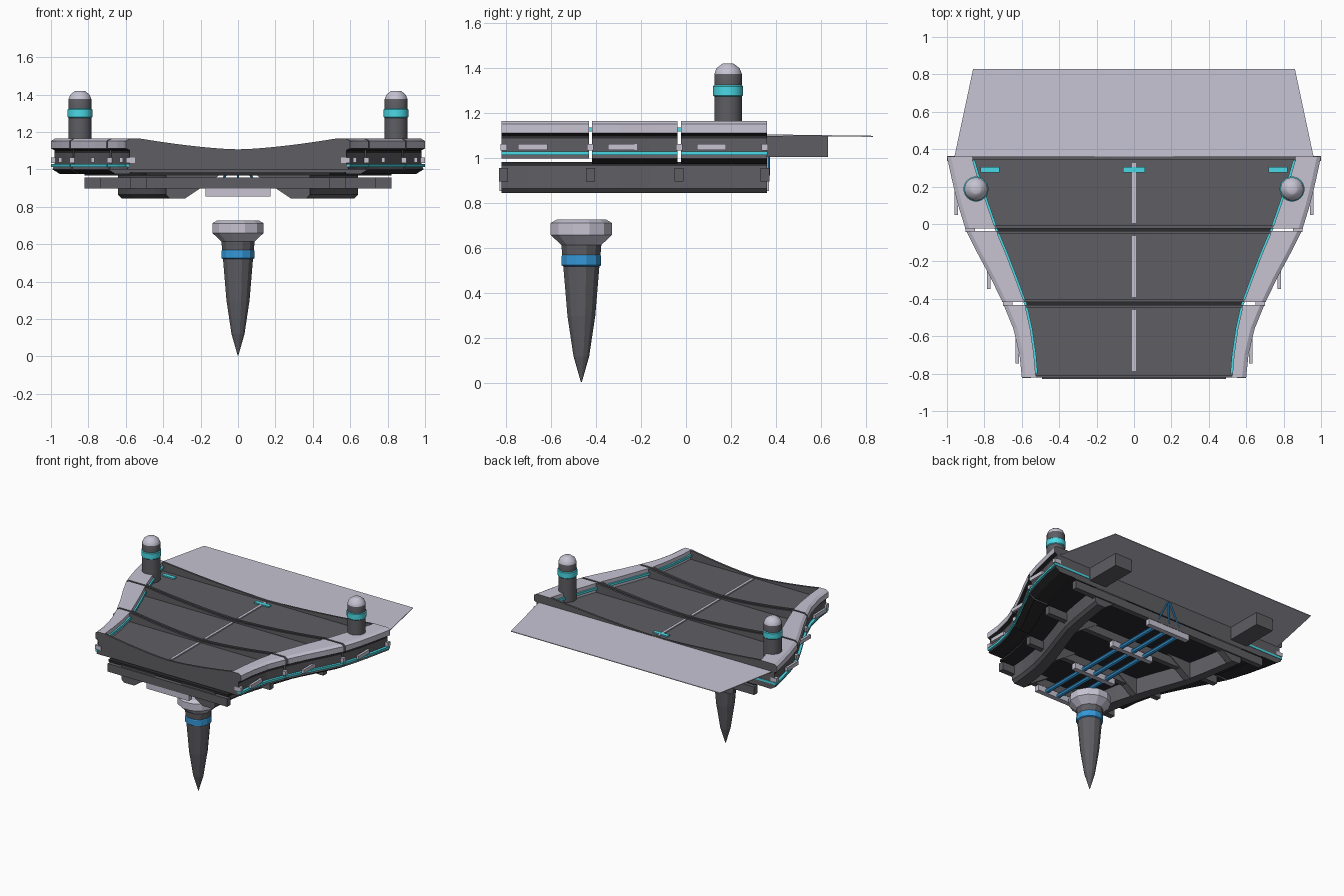
import bpy, bmesh, math
from mathutils import Vector

if "Cube" in bpy.data.objects:
    bpy.data.objects.remove(bpy.data.objects["Cube"], do_unlink=True)


def material(name, rgb):
    m = bpy.data.materials.new(name)
    m.use_nodes = True
    m.diffuse_color = (*rgb, 1)
    m.node_tree.nodes["Principled BSDF"].inputs["Base Color"].default_value = (*rgb, 1)
    return m


MATS = [material("dark_grey", (0.113, 0.111, 0.125)), material("pale_grey", (0.57, 0.55, 0.65)),
        material("cyan", (0.07, 0.70, 0.79)), material("blue", (0.035, 0.32, 0.70)),
        material("near_black", (0.025, 0.025, 0.028))]
DARK, PALE, CYAN, BLUE, BLACK = range(5)


def finish(name, bm):
    bmesh.ops.recalc_face_normals(bm, faces=bm.faces)
    me = bpy.data.meshes.new(name)
    bm.to_mesh(me)
    bm.free()
    for m in MATS:
        me.materials.append(m)
    ob = bpy.data.objects.new(name, me)
    bpy.context.collection.objects.link(ob)
    return ob


def loft(name, ys, section, mats, cap=DARK, side=1):
    """Sweep a closed (x, z) section along y; mats gives one colour per section edge."""
    bm = bmesh.new()
    rings = [[bm.verts.new((side * x, y, z)) for x, z in section(y)] for y in ys]
    n = len(rings[0])
    for a, b in zip(rings, rings[1:]):
        for i in range(n):
            j = (i + 1) % n
            f = bm.faces.new((a[i], a[j], b[j], b[i]))
            f.material_index = mats[i] if isinstance(mats, list) else mats
    for r in (rings[0], rings[-1]):
        bm.faces.new(r).material_index = cap
    return finish(name, bm)


def rect(x0, x1, z0, z1):
    return [(x0, z0), (x1, z0), (x1, z1), (x0, z1)]


def box(name, x, y, z, mat):
    """Box from (low, high) ranges."""
    return loft(name, y, lambda _: rect(*x, *z), mat, mat)


def lathe(name, centre, profile, mats, sides, smooth=False):
    """Turn an (r, z) profile about a vertical axis; mats gives one colour per band."""
    bm = bmesh.new()
    rings = []
    for r, z in profile:
        rings.append([bm.verts.new((centre[0] + r * math.cos(2 * math.pi * (k + .5) / sides),
                                    centre[1] + r * math.sin(2 * math.pi * (k + .5) / sides), z))
                      for k in range(sides)])
    for a, b, m in zip(rings, rings[1:], mats):
        for k in range(sides):
            j = (k + 1) % sides
            f = bm.faces.new((a[k], a[j], b[j], b[k]))
            f.material_index = m
    bm.faces.new(rings[0]).material_index = mats[0]
    bm.faces.new(rings[-1]).material_index = mats[-1]
    ob = finish(name, bm)
    if smooth:
        bpy.ops.object.select_all(action='DESELECT')
        ob.select_set(True)
        bpy.context.view_layer.objects.active = ob
        bpy.ops.object.shade_smooth_by_angle(angle=math.radians(32))
    return ob


def rod(name, p, q, r, mat):
    p, q = Vector(p), Vector(q)
    bm = bmesh.new()
    bmesh.ops.create_cone(bm, cap_ends=True, segments=8, radius1=r, radius2=r, depth=(q - p).length)
    rot = (q - p).to_track_quat('Z', 'Y').to_matrix()
    bmesh.ops.transform(bm, matrix=rot.to_4x4(), verts=bm.verts)
    bmesh.ops.translate(bm, vec=(p + q) / 2, verts=bm.verts)
    for f in bm.faces:
        f.material_index = mat
    return finish(name, bm)


# Plan outline: stations along y, outer and inner edge of the side rails
STATIONS = [-.82, -.70, -.56, -.425, -.29, -.16, -.03, .10, .23, .36]
OUTER = [.60, .612, .645, .70, .765, .835, .90, .94, .972, 1.0]
INNER = [.525, .535, .555, .585, .635, .685, .74, .785, .83, .868]
FLOOR = 1.098


def along(table, y):
    y = min(max(y, STATIONS[0]), STATIONS[-1])
    i = min(sum(s <= y for s in STATIONS) - 1, len(STATIONS) - 2)
    t = (y - STATIONS[i]) / (STATIONS[i + 1] - STATIONS[i])
    return table[i] + t * (table[i + 1] - table[i])


def outer(y): return along(OUTER, y)
def inner(y): return along(INNER, y)
def keel(y): return .28 + .7 * (outer(y) - .6)


def dished(y):
    """Bulkhead section: high at the rails, low in the middle."""
    us = [k / 8 for k in range(-8, 9)]
    w = inner(y)
    return [(w * u, 1.107 + .058 * abs(u) ** 1.5) for u in us] + [(w, 1.01), (-w, 1.01)]


SIDES = ((1, "left"), (-1, "right"))
SEAMS = [-.82, -.425, -.03, .36]

# Three deck segments with their bulkheads, rails and trim
for s in range(3):
    ys = STATIONS[3 * s:3 * s + 4]
    ys = [ys[0] + (.007 if s else 0), ys[1], ys[2], ys[3] - (.007 if s < 2 else 0)]
    low = 1.0 if s == 0 else .975

    def deck(y): return rect(-inner(y), inner(y), low, FLOOR)

    def rail(y):
        i, o = inner(y), outer(y)
        return [(i, low), (i, 1.165), (o - .022, 1.165), (o, 1.152), (o, 1.112),
                (o - .02, 1.102), (o - .02, 1.088), (o - .02, 1.03), (o - .008, 1.0), (o - .05, low - .001)]

    def band(y): return rect(outer(y) - .03, outer(y), 1.014, 1.03)

    loft(f"deck_floor_{s}", ys, deck, [BLACK, DARK, DARK, DARK])
    loft(f"front_bulkhead_{s}", [ys[0], ys[0] + .014], dished, DARK)
    loft(f"rear_bulkhead_{s}", [ys[3] - .014, ys[3]], dished, DARK)
    mid = (ys[0] + ys[3]) / 2 - .055
    for side, word in SIDES:
        loft(f"rail_{word}_{s}", ys, rail, [PALE] * 4 + [BLACK] * 2 + [DARK] * 2 + [BLACK] * 2, DARK, side)
        loft(f"rail_light_{word}_{s}", ys, band, CYAN, CYAN, side)
        # Pale plate set on the outside of the rail
        o = outer(mid)
        loft(f"rail_plate_{word}_{s}", [mid - .065, mid + .065],
             lambda y: rect(o - .002, o + .016, 1.037, 1.064), PALE, PALE, side)
    box(f"centre_stripe_{s}", (-.01, .01), (SEAMS[s] + .035, SEAMS[s + 1] - .035), (FLOOR - .01, FLOOR + .008), PALE)

# Full-length parts: dark subframe sheet, girders and deck edge lights
loft("subframe_sheet", STATIONS, lambda y: rect(-.82 * outer(y), .82 * outer(y), .967, .983), BLACK, BLACK)


def girder(y):
    k = keel(y)
    w = .105 - .06 * (outer(y) - .6)
    return [(k, .845), (k + w - .02, .845), (k + w, .865), (k + w, .967), (k, .967)]


def trim(y): return rect(inner(y) - .012, inner(y) + .003, 1.12, 1.137)


for side, word in SIDES:
    loft(f"girder_{word}", STATIONS, girder, DARK, DARK, side)
    loft(f"deck_edge_light_{word}", [-.803] + STATIONS[1:-1] + [.343], trim, CYAN, CYAN, side)

# Cross beams, haunches, pipe hangers and rail joints at every seam
for k, y in enumerate(SEAMS):
    half = .82 * outer(y)
    yc = y - .01 if k == 3 else y + (.01 if k == 0 else 0)
    yh = min(max(y, -.795), .335)
    box(f"cross_beam_{k}", (-half, half), (yc - .02, yc + .02), (.897, .957), DARK)
    box(f"pipe_hanger_{k}", (-.175, .175), (yc - .018, yc + .018), (.855, .9), PALE)
    for side, word in SIDES:
        b = keel(yh)
        loft(f"haunch_{word}_{k}", [yh - .025, yh + .025],
             lambda _: [(b + .02, .845), (b, .845), (b - .18, .967), (b + .02, .967)], DARK, DARK, side)
        o = outer(y)
        yj = y + (.01 if k == 0 else -.01 if k == 3 else 0)
        loft(f"rail_joint_{word}_{k}", [yj - .014, yj + .014],
             lambda _: rect(o - .05, o, 1.035, 1.064), PALE, PALE, side)
box("front_sill", (-.49, .49), (-.83, -.80), (.9, .955), DARK)

# Blue service pipes and the struts climbing the rear face
for k in (-1, 0, 1):
    rod(f"service_pipe_{k + 1}", (.1 * k, -.8, .872), (.1 * k, .34, .872), .016, BLUE)
    rod(f"pipe_strut_{k + 1}", (.09 * k, .367, .925), (.01 * k, .367, 1.085), .006, BLUE)

# Cyan deck markers
for name, x in (("left", .77), ("centre", 0), ("right", -.77)):
    w = .06 if x == 0 else .05
    box(f"deck_marker_{name}", (x - w, x + w), (.275, .305), (FLOOR - .01, FLOOR + .009), CYAN)

# Rear apron plate with its two support blocks
bm = bmesh.new()
outline = [(-.96, .36, 1.106), (.96, .36, 1.106), (.86, .83, 1.1), (-.86, .83, 1.1)]
top = [bm.verts.new(p) for p in outline]
base = [bm.verts.new((x, y, z - .005)) for x, y, z in outline]
bm.faces.new(top)
bm.faces.new(base)
for i in range(4):
    j = (i + 1) % 4
    bm.faces.new((top[i], top[j], base[j], base[i]))
for f in bm.faces:
    f.material_index = PALE
finish("rear_apron", bm)

for side, word in SIDES:
    loft(f"apron_block_{word}", [.355, .63], lambda _: rect(.55, .69, 1.005, 1.1), DARK, DARK, side)
    loft(f"rear_light_{word}", [.355, .363], lambda _: rect(.7, .995, 1.014, 1.03), CYAN, CYAN, side)
    # Beacon posts on the rails
    lathe(f"beacon_{word}", (side * .845, .187),
          [(.062, 1.1), (.062, 1.275), (.067, 1.28), (.067, 1.32), (.062, 1.325),
           (.062, 1.375), (.052, 1.4), (.03, 1.417), (.025, 1.42)],
          [DARK, CYAN, CYAN, CYAN, DARK, PALE, PALE, PALE], 20, True)

# Hanging spike under the front
lathe("hanging_spike", (0, -.465),
      [(.002, .005), (.036, .12), (.064, .3), (.083, .52), (.091, .525), (.091, .565),
       (.088, .57), (.092, .615), (.142, .66), (.142, .712), (.115, .727)],
      [DARK, DARK, DARK, BLUE, BLUE, BLUE, DARK, PALE, PALE, PALE], 12)
